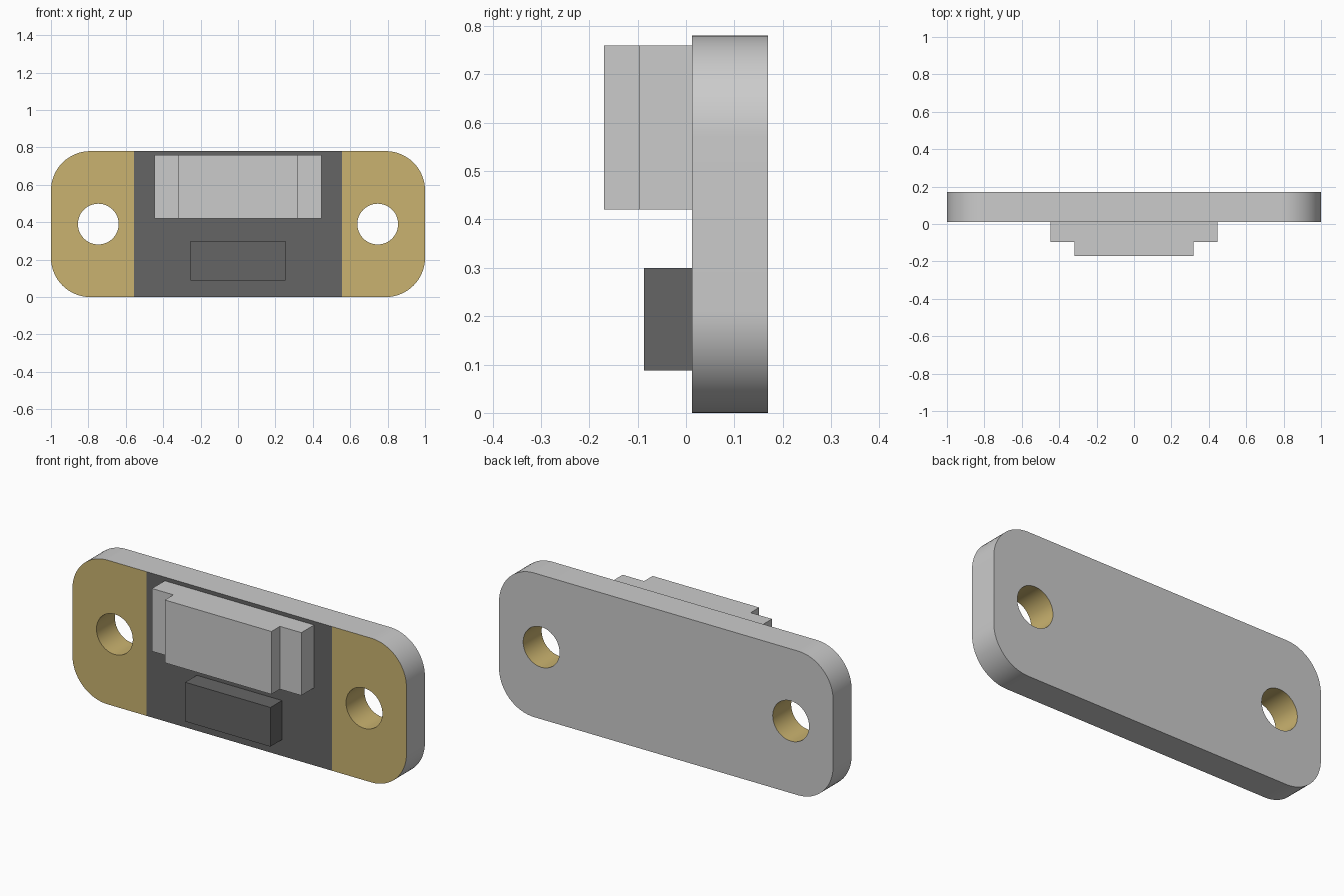
import bpy, bmesh
from math import sin, cos, pi, hypot

if "Cube" in bpy.data.objects:
    bpy.data.objects.remove(bpy.data.objects["Cube"])

H, FRONT, BACK = 0.78, 0.012, 0.17
PAD_X, HOLE_X, HOLE_R, CORNER = 0.555, 0.747, 0.109, 0.21


def material(name, color):
    m = bpy.data.materials.new(name)
    m.diffuse_color = color
    m.use_nodes = True
    m.node_tree.nodes["Principled BSDF"].inputs["Base Color"].default_value = m.diffuse_color
    return m


grey = material("grey", (0.6, 0.6, 0.6, 1))
gold = material("gold", (0.59, 0.45, 0.16, 1))
black = material("black", (0.13, 0.13, 0.13, 1))


def finish(name, bm, mats):
    bmesh.ops.recalc_face_normals(bm, faces=bm.faces[:])
    me = bpy.data.meshes.new(name)
    bm.to_mesh(me)
    bm.free()
    for m in mats:
        me.materials.append(m)
    ob = bpy.data.objects.new(name, me)
    bpy.context.collection.objects.link(ob)
    return ob


def prism(name, profile, z0, z1, mats):
    """Extrude an (x, y) profile from z0 to z1."""
    bm = bmesh.new()
    f = bm.faces.new([bm.verts.new((x, y, z0)) for x, y in profile])
    ext = bmesh.ops.extrude_face_region(bm, geom=[f], use_keep_orig=True)
    top = [v for v in ext["geom"] if isinstance(v, bmesh.types.BMVert)]
    bmesh.ops.translate(bm, verts=top, vec=(0, 0, z1 - z0))
    return finish(name, bm, mats)


def arc(cx, cz, r, a0, a1, n):
    return [(cx + r * cos(a0 + (a1 - a0) * i / n), cz + r * sin(a0 + (a1 - a0) * i / n))
            for i in range(n + 1)]


# Base plate: two rounded, drilled ends and a plain middle, thickened backwards
bm = bmesh.new()
outline = ([(PAD_X, 0)] + arc(1 - CORNER, CORNER, CORNER, -pi / 2, 0, 16)
           + arc(1 - CORNER, H - CORNER, CORNER, 0, pi / 2, 16) + [(PAD_X, H)])
hole = arc(HOLE_X, H / 2, HOLE_R, 0, 2 * pi, 48)[:-1]
for side in (-1, 1):
    edges = []
    for loop in (outline, hole):
        vs = [bm.verts.new((side * x, FRONT, z)) for x, z in loop]
        edges += [bm.edges.new((vs[i - 1], vs[i])) for i in range(len(vs))]
    bmesh.ops.triangle_fill(bm, edges=edges, use_beauty=True, use_dissolve=False,
                            normal=(0, -1, 0))
bm.faces.new([bm.verts.new((x, FRONT, z)) for x, z in
              ((-PAD_X, 0), (PAD_X, 0), (PAD_X, H), (-PAD_X, H))])
bmesh.ops.remove_doubles(bm, verts=bm.verts[:], dist=1e-5)
bmesh.ops.recalc_face_normals(bm, faces=bm.faces[:])
ext = bmesh.ops.extrude_face_region(bm, geom=bm.faces[:], use_keep_orig=True)
back = [v for v in ext["geom"] if isinstance(v, bmesh.types.BMVert)]
bmesh.ops.translate(bm, verts=back, vec=(0, BACK - FRONT, 0))
bmesh.ops.recalc_face_normals(bm, faces=bm.faces[:])

# Plate colours: gold pads and hole walls, black middle, grey elsewhere
for f in bm.faces:
    c = f.calc_center_median()
    if abs(f.normal.y) > 0.9:
        if c.y < FRONT + 0.01:
            f.material_index = 2 if abs(c.x) < PAD_X else 1
    elif hypot(abs(c.x) - HOLE_X, c.z - H / 2) < HOLE_R + 0.01:
        f.material_index = 1
plate = finish("base_plate", bm, [grey, gold, black])
bpy.context.view_layer.objects.active = plate
plate.select_set(True)
bpy.ops.object.shade_smooth_by_angle(angle=pi / 6)

# Stepped connector block
half = [(0.447, FRONT), (0.447, -0.097), (0.319, -0.097), (0.319, -0.17)]
prism("connector", half + [(-x, y) for x, y in reversed(half)], 0.42, 0.76, [grey])

# Small chip below it
prism("chip", [(-0.255, FRONT), (-0.255, -0.087), (0.255, -0.087), (0.255, FRONT)],
      0.088, 0.30, [black])
